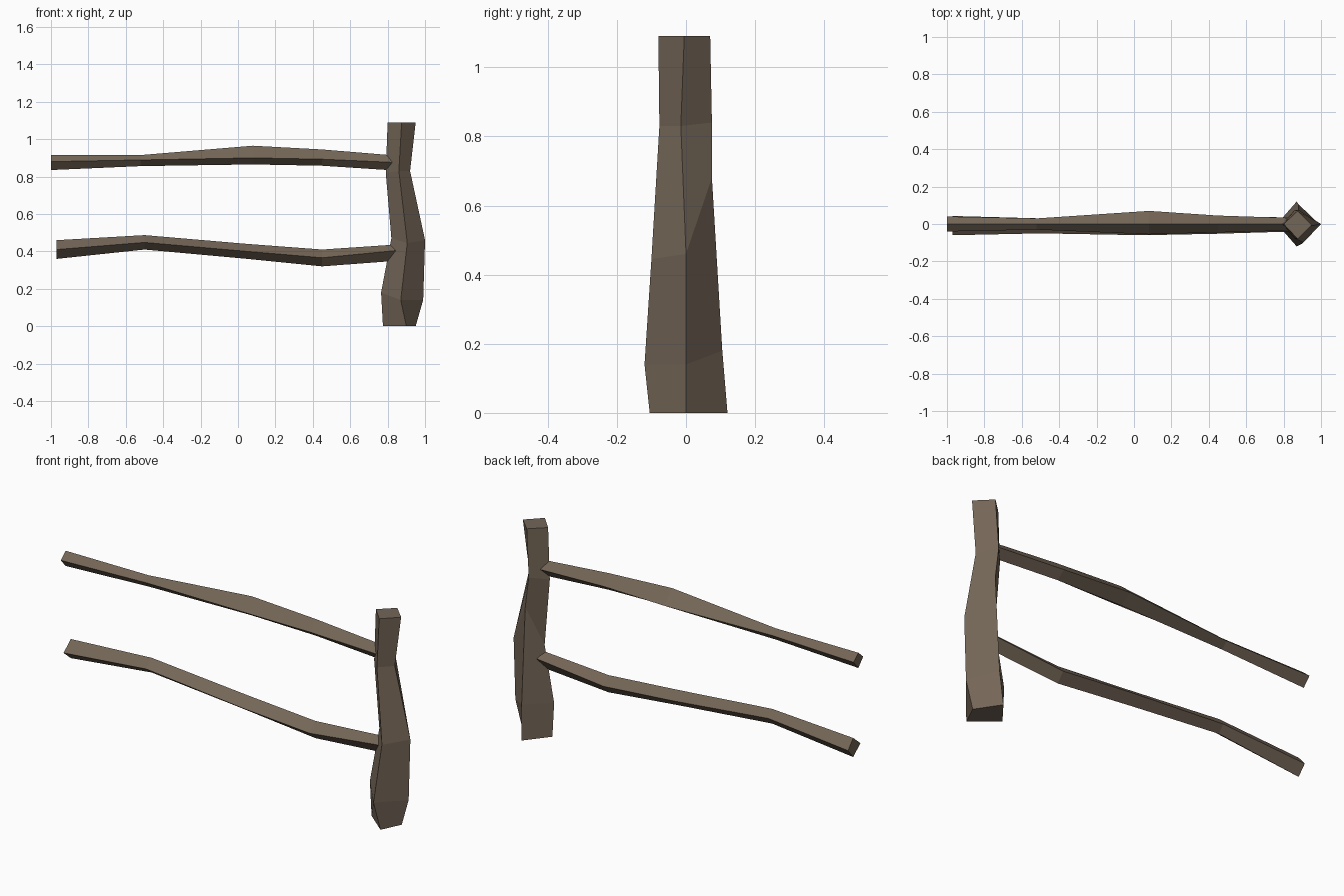
import bpy, bmesh

wood = bpy.data.materials.new("weathered brown wood")
wood.diffuse_color = (0.175, 0.133, 0.095, 1)


def loft(name, rings):
    """Skin four-cornered rings into one closed, flat-shaded beam."""
    bm = bmesh.new()
    loops = [[bm.verts.new(p) for p in ring] for ring in rings]
    for a, b in zip(loops, loops[1:]):
        for i in range(4):
            j = (i + 1) % 4
            bm.faces.new((a[i], a[j], b[j], b[i]))
    bm.faces.new(loops[0])
    bm.faces.new(loops[-1])
    bmesh.ops.recalc_face_normals(bm, faces=bm.faces)
    mesh = bpy.data.meshes.new(name)
    bm.to_mesh(mesh)
    bm.free()
    mesh.materials.append(wood)
    obj = bpy.data.objects.new(name, mesh)
    bpy.context.collection.objects.link(obj)
    return obj


def rail(name, stations):
    """Station: x, top z, middle z, bottom z, front y, back y."""
    loft(name, [[(x, 0, t), (x, f, m), (x, 0, b), (x, k, m)]
                for x, t, m, b, f, k in stations])


# Hewn post: corners left, front, right, back
loft("fence_post", [
    [(0.775, 0, 0), (0.90, -0.105, 0), (0.95, 0, 0), (0.87, 0.12, 0)],
    [(0.765, 0, 0.18), (0.87, -0.12, 0.14), (0.99, 0, 0.14), (0.88, 0.105, 0.18)],
    [(0.82, 0, 0.47), (0.905, -0.10, 0.445), (1.0, 0, 0.46), (0.88, 0.075, 0.68)],
    [(0.79, 0, 0.82), (0.86, -0.077, 0.83), (0.92, -0.015, 0.83), (0.86, 0.075, 0.84)],
    [(0.80, 0, 1.09), (0.875, -0.08, 1.09), (0.95, -0.005, 1.09), (0.875, 0.07, 1.09)],
])

# Upper rail, swelling in the middle
rail("upper_rail", [
    (-1.0, 0.915, 0.88, 0.835, -0.04, 0.04),
    (-0.52, 0.915, 0.889, 0.856, -0.03, 0.03),
    (0.08, 0.965, 0.90, 0.865, -0.055, 0.07),
    (0.45, 0.945, 0.893, 0.858, -0.045, 0.045),
    (0.85, 0.912, 0.875, 0.832, -0.035, 0.032),
])

# Lower rail, bent
rail("lower_rail", [
    (-0.97, 0.46, 0.41, 0.36, -0.06, 0.043),
    (-0.5, 0.487, 0.448, 0.41, -0.05, 0.03),
    (0.05, 0.44, 0.40, 0.36, -0.06, 0.045),
    (0.45, 0.41, 0.366, 0.32, -0.052, 0.04),
    (0.85, 0.437, 0.405, 0.35, -0.04, 0.035),
])
